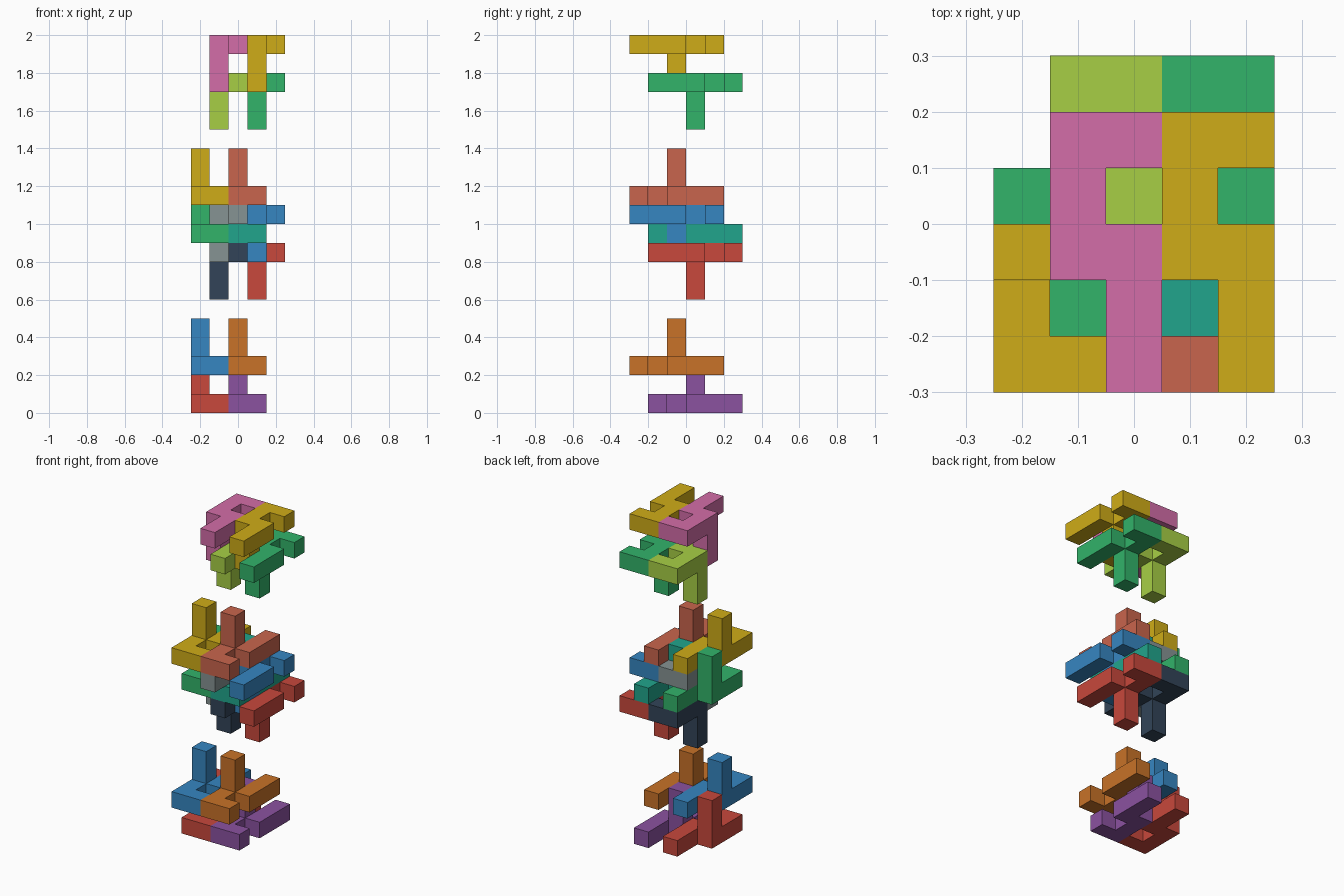
import bpy, bmesh
from mathutils import Vector

if "Cube" in bpy.data.objects:
    bpy.data.objects.remove(bpy.data.objects["Cube"])

U = 0.1  # edge of one cube cell

# Hook-shaped piece in cells, relative to the corner where its leg joins the plate
PLATE = [(0, 0), (1, 0), (0, 1), (0, 2), (1, 2), (1, -1), (1, -2)]
CELLS = [(x, y, 0) for x, y in PLATE] + [(0, 0, -1), (0, 0, -2)]

COLOURS = {
    "red": (200, 72, 60), "purple": (139, 82, 160), "blue": (54, 134, 193),
    "orange": (200, 114, 40), "navy": (50, 68, 88), "grey": (134, 147, 147),
    "green": (50, 179, 106), "teal": (33, 165, 140), "yellow": (207, 172, 24),
    "salmon": (201, 101, 77), "lime": (167, 207, 69), "pink": (211, 109, 168),
}


def material(name):
    mat = bpy.data.materials.get(name)
    if not mat:
        mat = bpy.data.materials.new(name)
        rgb = [((c / 255 + 0.055) / 1.055) ** 2.4 for c in COLOURS[name]]
        mat.diffuse_color = (*rgb, 1)
        mat.use_nodes = True
        mat.node_tree.nodes["Principled BSDF"].inputs["Base Color"].default_value = mat.diffuse_color
    return mat


def piece(name, colour, x, y, z, flipped):
    """One puzzle piece; flipped turns it half round the x axis (leg up)."""
    s = -1 if flipped else 1
    cells = {(x + a, y + s * b, z + s * c) for a, b, c in CELLS}
    bm = bmesh.new()
    # only the outer faces of the joined cells
    for cell in cells:
        centre = Vector((cell[0], cell[1] + 0.5, cell[2] + 0.5))
        for axis in range(3):
            for sign in (-1, 1):
                n = Vector((0, 0, 0))
                n[axis] = sign
                if tuple(int(c + d) for c, d in zip(cell, n)) in cells:
                    continue
                p = Vector((0, 0, 0))
                p[(axis + 1) % 3] = 1
                q = n.cross(p)
                bm.faces.new([bm.verts.new((centre + (n + i * p + j * q) / 2) * U)
                              for i, j in ((-1, -1), (1, -1), (1, 1), (-1, 1))])
    bmesh.ops.remove_doubles(bm, verts=bm.verts, dist=0.001)
    # merge flush cell faces into clean flat sides
    bmesh.ops.dissolve_limit(bm, angle_limit=0.01, verts=bm.verts, edges=bm.edges)
    bmesh.ops.recalc_face_normals(bm, faces=bm.faces)
    mesh = bpy.data.meshes.new(name)
    bm.to_mesh(mesh)
    bm.free()
    mesh.materials.append(material(colour))
    bpy.context.collection.objects.link(bpy.data.objects.new(name, mesh))


# Each layer is a pair of pieces: name, left/right colour, leg x, leg y, plate z, leg up
LAYERS = [
    ("base_lower", "red", "purple", -2, 0, 0, True),
    ("base_upper", "blue", "orange", -2, -1, 2, True),
    ("middle_bottom", "navy", "red", -1, 0, 8, False),
    ("middle_lower", "green", "teal", -2, 0, 9, True),
    ("middle_upper", "grey", "blue", -1, -1, 10, False),
    ("middle_top", "yellow", "salmon", -2, -1, 11, True),
    ("cap_lower", "lime", "green", -1, 0, 17, False),
    ("cap_upper", "pink", "yellow", -1, -1, 19, False),
]
for name, left, right, x, y, z, up in LAYERS:
    piece(name + "_left_piece", left, x, y, z, up)
    piece(name + "_right_piece", right, x + 2, y, z, up)
